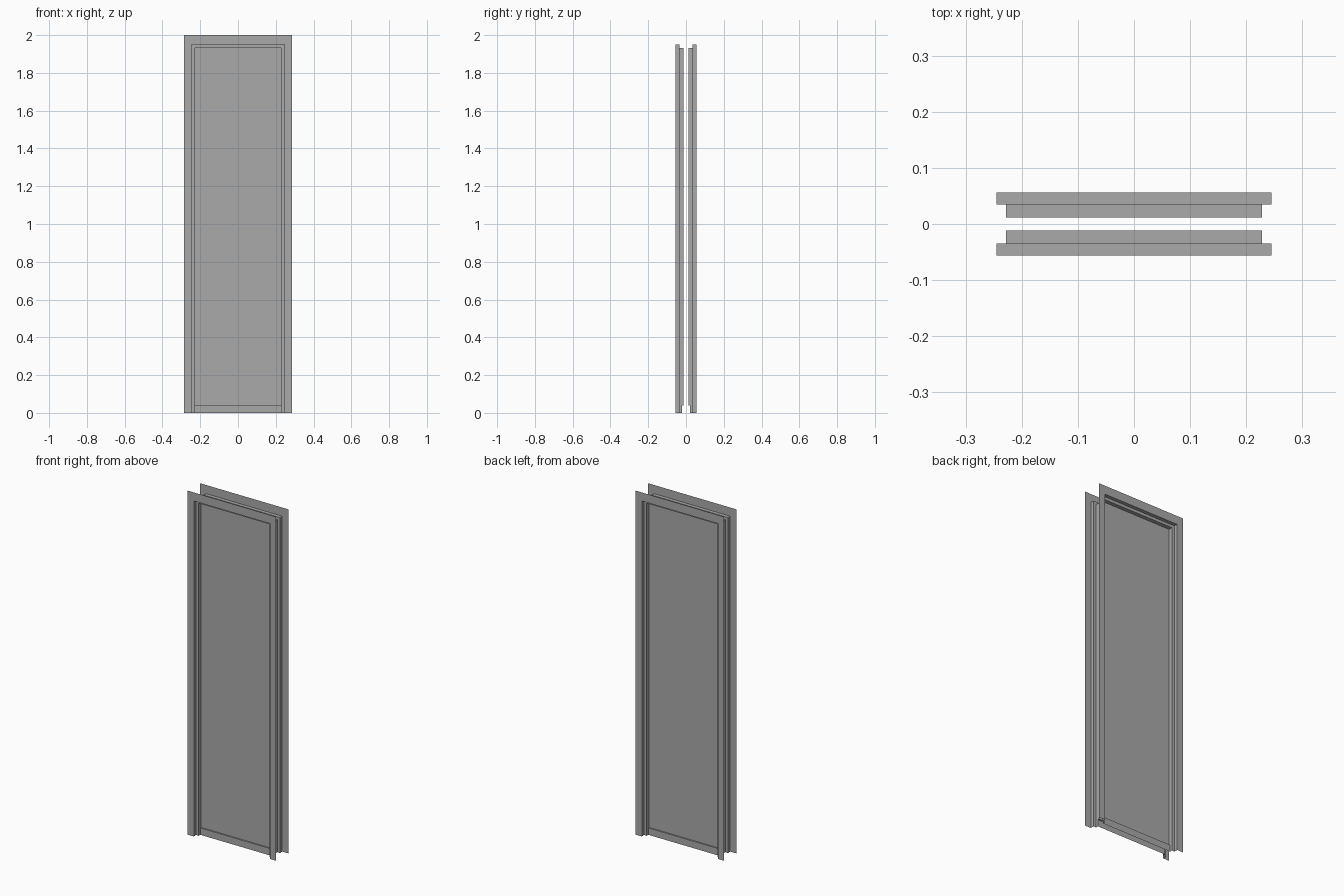
import bpy
from math import pi
from mathutils import Matrix

cube = bpy.data.objects.get("Cube")
if cube:
    bpy.data.objects.remove(cube, do_unlink=True)

grey = bpy.data.materials.new("painted_grey")
grey.use_nodes = True
colour = (0.4, 0.4, 0.4, 1)
grey.diffuse_color = colour
grey.node_tree.nodes["Principled BSDF"].inputs["Base Color"].default_value = colour

SILL = 0.04      # height of the bottom rail
SILL_Y = -0.02   # depth of the bottom rail


def arch(half, top, y):
    """Door-shaped outline, open at the floor."""
    return [(-half, y, 0), (-half, y, top), (half, y, top), (half, y, 0)]


def strip(a, b):
    """Verts and quads joining two outlines."""
    n = len(a)
    return a + b, [(i, n + i, n + i + 1, i + 1) for i in range(n - 1)]


def add(name, verts, faces, turn):
    mesh = bpy.data.meshes.new(name)
    mesh.from_pydata(verts, [], faces)
    mesh.transform(Matrix.Rotation(turn, 4, "Z"))
    mesh.materials.append(grey)
    obj = bpy.data.objects.new(name, mesh)
    bpy.context.collection.objects.link(obj)


# Outlines from the outer edge of the casing in to the door panel
outer = arch(0.285, 2.0, -0.0565)
casing_in = arch(0.245, 1.95, -0.0565)
stop_out = arch(0.245, 1.95, -0.035)
stop_in = arch(0.228, 1.933, -0.035)
panel_edge = arch(0.228, 1.933, -0.012)
# The inner return meets the bottom rail with a small notch at each foot
foot = [(0.228, -0.012, SILL), (0.228, SILL_Y, SILL), (0.228, SILL_Y, 0)]

for side, turn in (("front", 0), ("back", pi)):
    add(side + "_casing", *strip(outer, casing_in), turn)
    add(side + "_outer_return", *strip(casing_in, stop_out), turn)
    add(side + "_door_stop", *strip(stop_out, stop_in), turn)

    # Inner return: two side faces and the head
    right = [stop_in[3], stop_in[2], panel_edge[2]] + foot
    left = [(-x, y, z) for x, y, z in reversed(right)]
    head = [stop_in[1], panel_edge[1], panel_edge[2], stop_in[2]]
    add(side + "_inner_return", right + left + head,
        [range(0, 6), range(6, 12), range(12, 16)], turn)

    # Door panel, ledge and bottom rail as one stepped sheet
    levels = [(-0.012, 1.933), (-0.012, SILL), (SILL_Y, SILL), (SILL_Y, 0)]
    for name, (y0, z0), (y1, z1) in zip(
            ("_door_panel", "_sill_ledge", "_bottom_rail"), levels, levels[1:]):
        add(side + name,
            [(-0.228, y1, z1), (0.228, y1, z1), (0.228, y0, z0), (-0.228, y0, z0)],
            [(0, 1, 2, 3)], turn)
